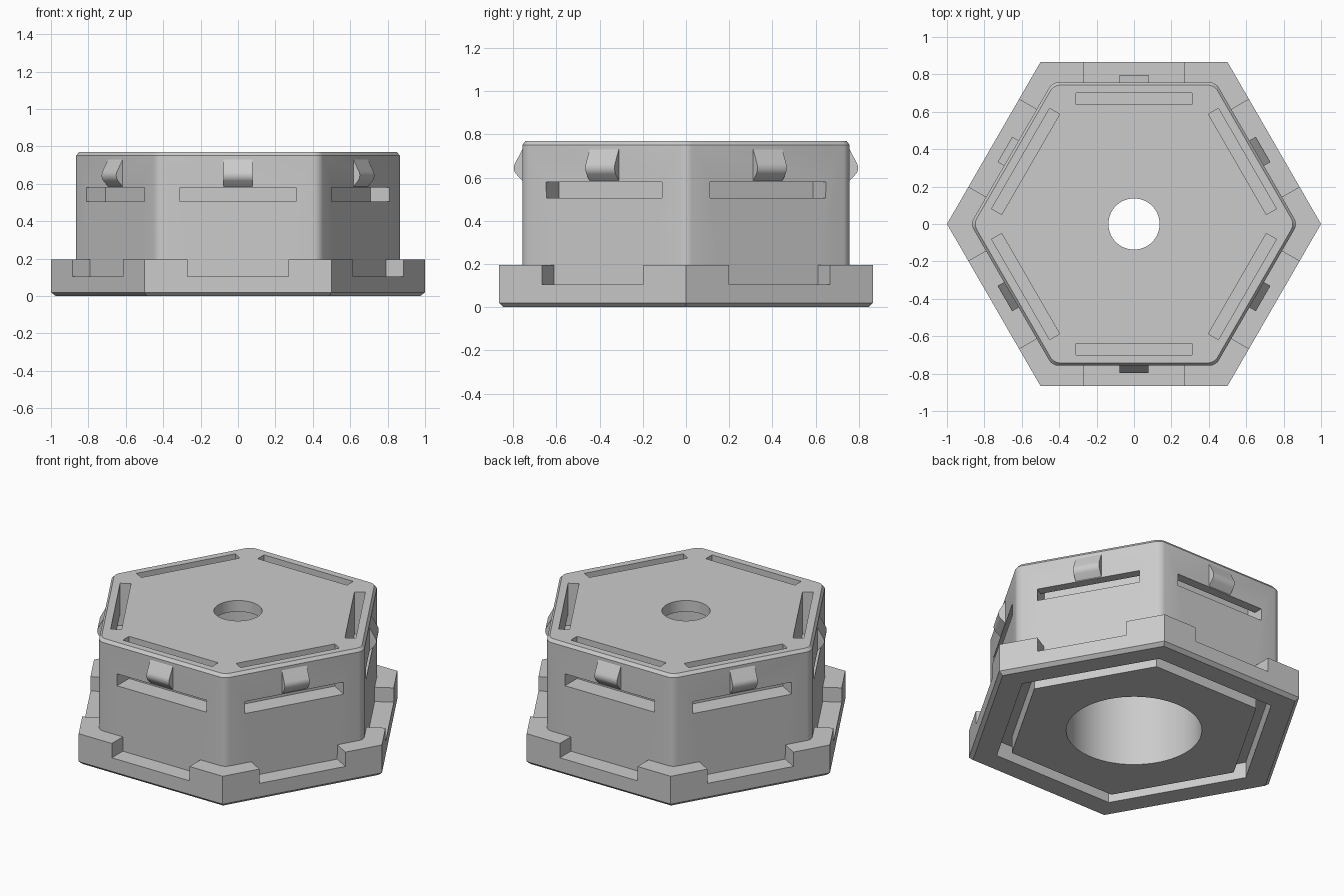
import bpy, bmesh, math
from mathutils import Matrix

if "Cube" in bpy.data.objects:
    bpy.data.objects.remove(bpy.data.objects["Cube"])

grey = bpy.data.materials.new("plain_grey")
grey.diffuse_color = (0.6, 0.6, 0.6, 1)
grey.use_nodes = True
grey.node_tree.nodes["Principled BSDF"].inputs["Base Color"].default_value = grey.diffuse_color


def finish(bm, name):
    bmesh.ops.recalc_face_normals(bm, faces=bm.faces)
    me = bpy.data.meshes.new(name)
    bm.to_mesh(me)
    bm.free()
    me.materials.append(grey)
    ob = bpy.data.objects.new(name, me)
    bpy.context.collection.objects.link(ob)
    return ob


def stack(name, rings, sides=6, corner=0.0):
    """Closed prism through (radius, z) rings, with optional rounded upright edges."""
    bm = bmesh.new()
    loops = [[bm.verts.new((r * math.cos(math.tau * i / sides),
                            r * math.sin(math.tau * i / sides), z))
              for i in range(sides)] for r, z in rings]
    bm.faces.new(loops[0][::-1])
    bm.faces.new(loops[-1])
    for a, b in zip(loops, loops[1:]):
        for i in range(sides):
            j = (i + 1) % sides
            bm.faces.new((a[i], a[j], b[j], b[i]))
    if corner:
        upright = [e for e in bm.edges if abs(e.verts[0].co.z - e.verts[1].co.z) > 0.005]
        bmesh.ops.bevel(bm, geom=upright, offset=corner, segments=4,
                        profile=0.5, affect='EDGES', clamp_overlap=True)
    return finish(bm, name)


def six_sides(name, profile, half):
    """Extrude an (outward, z) profile along each of the six sides."""
    bm = bmesh.new()
    for k in range(6):
        m = Matrix.Rotation(math.radians(30 + 60 * k), 4, 'Z')
        a = [bm.verts.new(m @ Matrix.Translation((d, -half, z)).translation) for d, z in profile]
        b = [bm.verts.new(m @ Matrix.Translation((d, half, z)).translation) for d, z in profile]
        bm.faces.new(a)
        bm.faces.new(b[::-1])
        for i in range(len(a)):
            j = (i + 1) % len(a)
            bm.faces.new((a[j], a[i], b[i], b[j]))
    return finish(bm, name)


def combine(target, tool, operation):
    mod = target.modifiers.new(operation.lower(), 'BOOLEAN')
    mod.operation = operation
    mod.solver = 'EXACT'
    mod.object = tool
    bpy.context.view_layer.objects.active = target
    bpy.ops.object.modifier_apply(modifier=mod.name)
    bpy.data.objects.remove(tool, do_unlink=True)


def smooth(ob):
    bpy.ops.object.select_all(action='DESELECT')
    ob.select_set(True)
    bpy.context.view_layer.objects.active = ob
    bpy.ops.object.shade_smooth_by_angle(angle=math.radians(32))


# Flanged base with a chamfered foot and a notch in each side
housing = stack("housing", [(0.975, 0), (1.0, 0.02), (1.0, 0.195)])
notch = six_sides("notch_cutter", [(0.72, 0.105), (0.95, 0.105), (0.95, 0.3), (0.72, 0.3)], 0.27)
combine(housing, notch, 'DIFFERENCE')

# Six-sided body with softened corners
body = stack("body", [(0.874, 0.05), (0.874, 0.752), (0.858, 0.77)], corner=0.03)
combine(housing, body, 'UNION')

# L-shaped slots that free a spring flap on each side
slots = six_sides("slot_cutter", [(0.638, 0.505), (0.9, 0.505), (0.9, 0.58),
                                  (0.70, 0.58), (0.70, 0.9), (0.638, 0.9)], 0.31)
combine(housing, slots, 'DIFFERENCE')

# Groove around the underside
groove = stack("groove_cutter", [(0.83, -0.1), (0.83, 0.1)])
core = stack("groove_core", [(0.74, -0.2), (0.74, 0.2)])
combine(groove, core, 'DIFFERENCE')
combine(housing, groove, 'DIFFERENCE')

# Wide bore from below and small hole through the top
combine(housing, stack("bore_cutter", [(0.386, -0.1), (0.386, 0.70)], 64), 'DIFFERENCE')
combine(housing, stack("hole_cutter", [(0.137, 0.6), (0.137, 0.9)], 64), 'DIFFERENCE')
smooth(housing)

# Rounded clip bumps on the flaps
nose = [(0.752 + 0.045 * math.cos(t), 0.645 + 0.045 * math.sin(t))
        for t in (math.radians(-40 + 10 * i) for i in range(8))]
bumps = six_sides("clip_bumps", [(0.735, 0.584), (0.756, 0.584)] + nose
                  + [(0.756, 0.733), (0.735, 0.733)], 0.078)
smooth(bumps)
